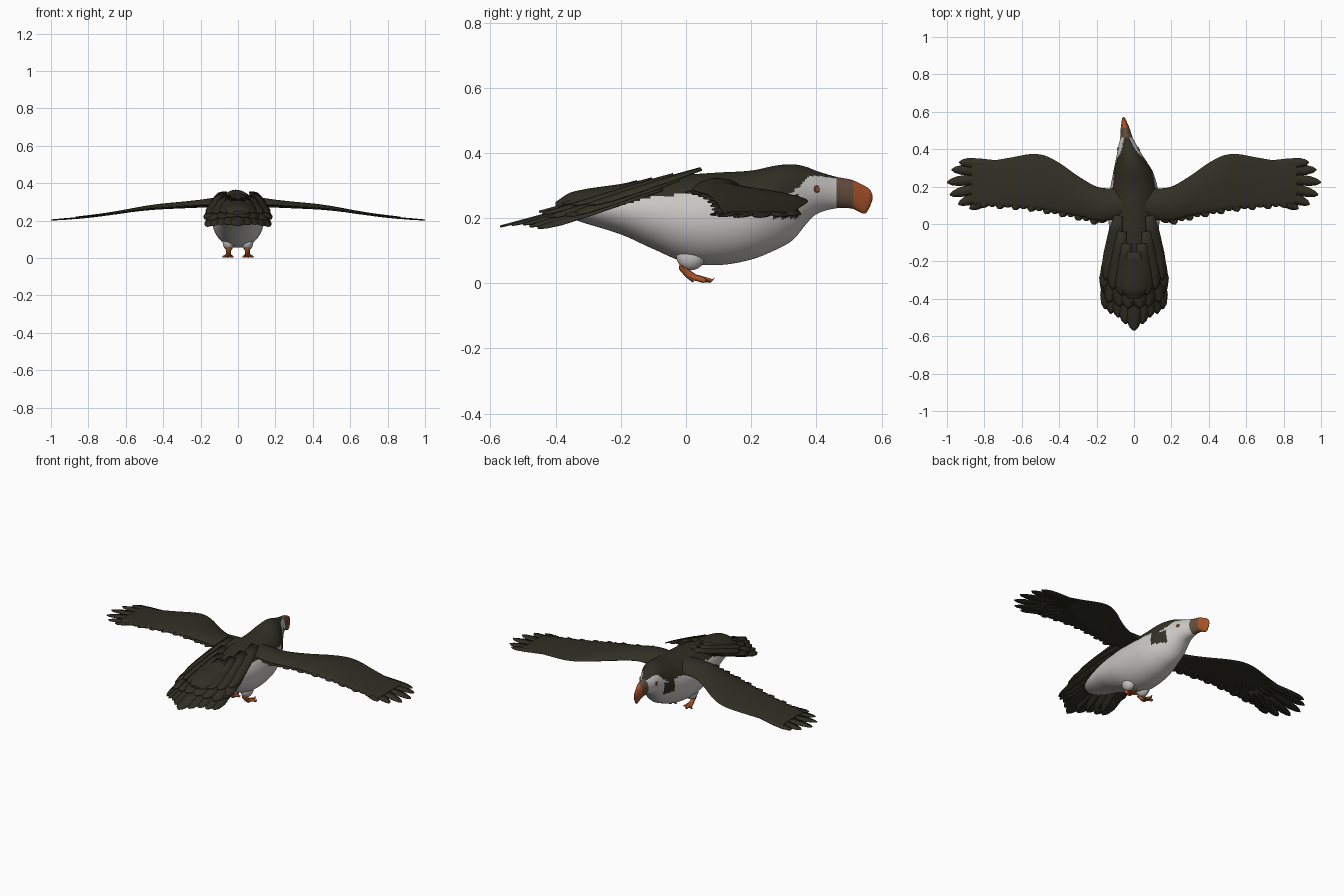
import bpy, bmesh, math
from mathutils import Vector
from mathutils.bvhtree import BVHTree

cube = bpy.data.objects.get("Cube")
if cube:
    bpy.data.objects.remove(cube, do_unlink=True)


def material(name, rgb):
    m = bpy.data.materials.new(name)
    m.use_nodes = True
    m.diffuse_color = (*rgb, 1)
    bsdf = m.node_tree.nodes["Principled BSDF"]
    bsdf.inputs["Base Color"].default_value = (*rgb, 1)
    bsdf.inputs["Roughness"].default_value = 0.8
    return m


DARK = material("dark_plumage", (0.03, 0.029, 0.018))
WHITE = material("white_plumage", (0.58, 0.57, 0.55))
GREY = material("beak_grey_brown", (0.13, 0.075, 0.045))
ORANGE = material("beak_orange", (0.38, 0.085, 0.022))
EYE = material("eye_rust", (0.27, 0.085, 0.03))


def curve(table, t):
    """Smooth interpolation of the rows of a table by their first column."""
    t = min(max(t, table[0][0]), table[-1][0])
    i = next(k for k in range(len(table) - 1) if t <= table[k + 1][0])
    a, b = table[i], table[i + 1]
    p, n = table[max(i - 1, 0)], table[min(i + 2, len(table) - 1)]
    h = b[0] - a[0]
    u = (t - a[0]) / h
    out = []
    for k in range(1, len(a)):
        ma = (b[k] - p[k]) / (b[0] - p[0]) * h
        mb = (n[k] - a[k]) / (n[0] - a[0]) * h
        out.append((2*u**3 - 3*u*u + 1) * a[k] + (u**3 - 2*u*u + u) * ma
                   + (3*u*u - 2*u**3) * b[k] + (u**3 - u*u) * mb)
    return out


def loft(bm, rings):
    rows = [[bm.verts.new(p) for p in ring] for ring in rings]
    n = len(rows[0])
    for a, b in zip(rows, rows[1:]):
        for j in range(n):
            bm.faces.new((a[j], a[(j + 1) % n], b[(j + 1) % n], b[j]))
    bm.faces.new(rows[0])
    bm.faces.new(rows[-1])


def finish(name, bm, mats, mirror=False, thick=0, angle=50):
    bmesh.ops.recalc_face_normals(bm, faces=bm.faces)
    me = bpy.data.meshes.new(name)
    bm.to_mesh(me)
    bm.free()
    ob = bpy.data.objects.new(name, me)
    bpy.context.collection.objects.link(ob)
    for m in mats:
        me.materials.append(m)
    if thick:
        s = ob.modifiers.new("thickness", 'SOLIDIFY')
        s.thickness, s.offset = thick, 0
    if mirror:
        ob.modifiers.new("mirror", 'MIRROR').use_mirror_merge = False
    bpy.ops.object.select_all(action='DESELECT')
    ob.select_set(True)
    bpy.context.view_layer.objects.active = ob
    bpy.ops.object.shade_smooth_by_angle(angle=math.radians(angle))
    return ob


# Body, head and beak: y, centre x, half width, top, bottom
BODY = [(-.40, 0, .03, .25, .225), (-.35, 0, .075, .28, .198),
        (-.2, 0, .11, .305, .15), (-.1, 0, .125, .322, .105),
        (0, 0, .135, .333, .064), (.1, 0, .135, .34, .056),
        (.2, 0, .125, .346, .073), (.28, -.005, .105, .362, .105),
        (.33, -.015, .085, .365, .135), (.37, -.024, .068, .357, .183),
        (.4, -.03, .057, .345, .212), (.46, -.04, .034, .327, .23),
        (.51, -.047, .024, .317, .229), (.55, -.053, .013, .298, .214),
        (.565, -.055, .008, .287, .237), (.572, -.056, .003, .272, .255)]
FLANK = [(-.4, .2), (-.33, .215), (-.2, .24), (-.1, .265), (0, .272), (.25, .27)]
CAP = [(.31, .275), (.35, .298), (.38, .328), (.46, .322)]


def body_colour(p):
    if p.y > .46:
        return 3 if p.y > .513 else 2
    if p.y > .335 or (p.y > .31 and p.z < .28):
        face = p.z < curve(CAP, p.y)[0]
        collar = p.y < .345 and .2 < p.z < .27
        return 1 if face and not collar else 0
    if p.y > .27:
        return 0 if p.z > .2 else 1
    return 0 if p.z > curve(FLANK, p.y)[0] else 1


bm = bmesh.new()
rings = []
STEPS, SIDES = 150, 72
for i in range(STEPS + 1):
    y = BODY[0][0] + (BODY[-1][0] - BODY[0][0]) * i / STEPS
    cx, hw, top, bot = curve(BODY, y)
    ring = []
    for j in range(SIDES):
        a = math.tau * j / SIDES
        ring.append((cx + hw * math.cos(a), y,
                     (top + bot) / 2 + (top - bot) / 2 * math.sin(a)))
    rings.append(ring)
loft(bm, rings)
for f in bm.faces:
    f.material_index = body_colour(f.calc_center_median())
bmesh.ops.recalc_face_normals(bm, faces=bm.faces)
tree = BVHTree.FromBMesh(bm)
finish("body", bm, [DARK, WHITE, GREY, ORANGE])

# Eyes: thin plates lying on the head
for side, name in ((1, "left_eye"), (-1, "right_eye")):
    hit, normal, _, _ = tree.ray_cast(Vector((side, .402, .289)), Vector((-side, 0, 0)))
    bm = bmesh.new()
    bmesh.ops.create_cone(bm, cap_ends=True, segments=10, radius1=.013,
                          radius2=.009, depth=.006)
    bm.transform(normal.to_track_quat('Z', 'Y').to_matrix().to_4x4())
    bmesh.ops.translate(bm, verts=bm.verts, vec=hit)
    finish(name, bm, [EYE], angle=30)

# Wings: x, leading y, trailing y, height, thickness
WING = [(.05, .19, .03, .283, .05), (.13, .19, .02, .284, .045),
        (.2, .2, .02, .282, .036), (.3, .257, .045, .276, .03),
        (.4, .327, .065, .27, .026), (.48, .367, .08, .263, .022),
        (.55, .374, .09, .254, .018), (.65, .357, .1, .24, .013),
        (.75, .34, .105, .228, .009), (.87, .325, .12, .217, .005)]


def wing_height(x, y):
    lead, trail, z, th = curve(WING, x)
    v = (y - trail) / (lead - trail)
    z -= max(x - .87, 0) * .09
    return z + th * (.35 - 1.6 * (v - .4) ** 2)


bm = bmesh.new()
rings = []
for i in range(41):
    x = .05 + .82 * i / 40
    lead, trail, z, th = curve(WING, x)
    ring = []
    for j in range(28):
        a = math.tau * j / 28
        y = (lead + trail) / 2 + (lead - trail) / 2 * math.cos(a)
        ring.append((x, y, wing_height(x, y) + th / 2 * math.sin(a)))
    rings.append(ring)
loft(bm, rings)
finish("wings", bm, [DARK], mirror=True)

LEAF = ((0, .6), (.25, .9), (.6, 1), (.82, .9), (.94, .55), (1, .08))


def feather(bm, base, tip, width, height):
    """Flat feather with a raised shaft, its height set by a function of x and y."""
    base, tip = Vector(base), Vector(tip)
    across = Vector((tip.y - base.y, base.x - tip.x)).normalized() * width / 2
    rows = []
    for t, w in LEAF:
        c = base.lerp(tip, t)
        row = []
        for k in (-1, 0, 1):
            p = c + across * w * k
            row.append(bm.verts.new((p.x, p.y, height(p.x, p.y) - .003 * abs(k))))
        rows.append(row)
    for a, b in zip(rows, rows[1:]):
        for k in range(2):
            bm.faces.new((a[k], a[k + 1], b[k + 1], b[k]))


# Long feathers fanned at the wing tip
bm = bmesh.new()
TIPS = ((.935, .33), (.975, .29), (1, .222), (.985, .155), (.94, .105), (.88, .082))
for i, tip in enumerate(TIPS):
    feather(bm, (.68, .31 - .025 * i), tip, .058,
            lambda x, y, d=i * .001: wing_height(x, min(max(y, .12), .32)) - d)
finish("wing_tip_feathers", bm, [DARK], mirror=True, thick=.003)

# Ragged feathers along the trailing edge
bm = bmesh.new()
for i in range(17):
    x = .16 + .042 * i
    lead, trail, z, th = curve(WING, x)
    end = trail - (.022 if i % 2 else .012)
    feather(bm, (x - .035, trail + .1), (x + .02, end), .06,
            lambda x, y: wing_height(x, max(y, curve(WING, x)[1])) - .003)
finish("wing_edge_feathers", bm, [DARK], mirror=True, thick=.003)


# Tail: overlapping feathers in three layers
def tail_height(x, y, lift):
    return .262 + (y + .25) * .27 - 1.1 * x * x + lift


bm = bmesh.new()
LAYERS = (
    (0, .085, ((0, -.57), (.045, -.535), (.085, -.5), (.125, -.48), (.155, -.455))),
    (.014, .09, ((.03, -.45), (.08, -.44), (.135, -.42), (.158, -.37))),
    (.026, .08, ((.02, -.39), (.07, -.38), (.115, -.35), (.15, -.3))))
for lift, width, tips in LAYERS:
    for i, tip in enumerate(tips):
        feather(bm, (tip[0] * .55, max(tip[1] + .24, -.28) + .035 * i), tip, width,
                lambda x, y, d=lift - .002 * i: tail_height(x, y, d))
feather(bm, (.09, -.12), (.165, -.34), .08, lambda x, y: tail_height(x, y, .01))
finish("tail_feathers", bm, [DARK], mirror=True, thick=.004)

# Thighs
bm = bmesh.new()
bmesh.ops.create_uvsphere(bm, u_segments=20, v_segments=12, radius=1)
for v in bm.verts:
    v.co = (.05 + v.co.x * .032, .015 + v.co.y * .045, .085 + v.co.z * .045)
finish("thighs", bm, [WHITE], mirror=True)


# Legs and webbed feet
def limb(bm, points):
    rings = []
    for x, y, z, r in points:
        rings.append([(x + r * math.cos(math.tau * j / 8), y + r * .5 * math.sin(math.tau * j / 8),
                       z + r * .8 * math.sin(math.tau * j / 8)) for j in range(8)])
    loft(bm, rings)


bm = bmesh.new()
limb(bm, [(.05, -.012, .085, .014), (.05, -.014, .055, .015),
          (.05, .005, .03, .013), (.052, .028, .013, .014)])
TOES = ((.03, .065, .008), (.055, .088, .016), (.078, .068, .008))
for x, y, z in TOES:
    limb(bm, [(.052, .012, .022, .011), ((x + .052) / 2, (y + .03) / 2, .011, .009),
              (x, y - .01, .007, .007), (x, y, z, .002)])
heel = (.052, .02, .014)
for a, b in zip(TOES, TOES[1:]):
    pts = [Vector((x, y - .014, .007)) for x, y, z in (a, b)]
    web = [bm.verts.new(p) for p in (heel, *pts)]
    bm.faces.new(web)
finish("legs_and_feet", bm, [ORANGE], mirror=True)
